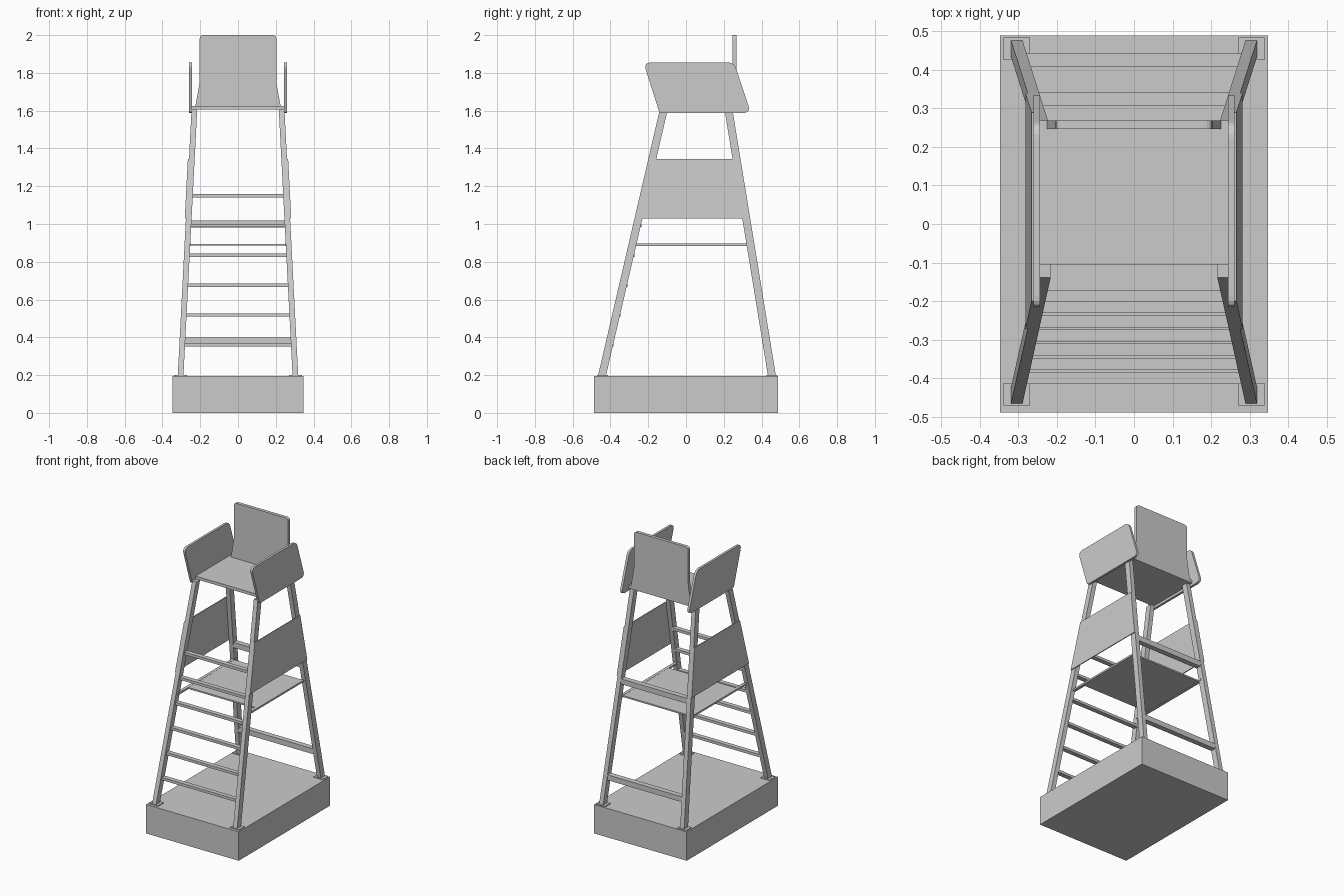
import bpy, bmesh
from mathutils import Vector

cube = bpy.data.objects.get("Cube")
if cube:
    bpy.data.objects.remove(cube, do_unlink=True)

grey = bpy.data.materials.new("plain grey")
grey.use_nodes = True
colour = (0.6, 0.6, 0.6, 1)
grey.diffuse_color = colour
grey.node_tree.nodes["Principled BSDF"].inputs["Base Color"].default_value = colour

BASE_TOP, SEAT_Z = 0.196, 1.605
SIDES = (("right", -1), ("left", 1))


def loft(name, lower, upper):
    """Solid between two matching rings of points."""
    bm = bmesh.new()
    a = [bm.verts.new(p) for p in lower]
    b = [bm.verts.new(p) for p in upper]
    n = len(a)
    bm.faces.new(a)
    bm.faces.new(b)
    for i in range(n):
        j = (i + 1) % n
        bm.faces.new((a[i], a[j], b[j], b[i]))
    bmesh.ops.recalc_face_normals(bm, faces=bm.faces)
    mesh = bpy.data.meshes.new(name)
    bm.to_mesh(mesh)
    bm.free()
    mesh.materials.append(grey)
    obj = bpy.data.objects.new(name, mesh)
    bpy.context.collection.objects.link(obj)
    return obj


def rect(x0, x1, y0, y1, z):
    return [(x0, y0, z), (x1, y0, z), (x1, y1, z), (x0, y1, z)]


def box(name, x0, x1, y0, y1, z0, z1):
    return loft(name, rect(x0, x1, y0, y1, z0), rect(x0, x1, y0, y1, z1))


def rounded(points, radii, steps=5):
    """Round the corners of a 2D outline."""
    out = []
    for i, (p, r) in enumerate(zip(points, radii)):
        p = Vector(p)
        if r == 0:
            out.append(p)
            continue
        a = p + (Vector(points[i - 1]) - p).normalized() * r
        b = p + (Vector(points[(i + 1) % len(points)]) - p).normalized() * r
        for s in range(steps + 1):
            t = s / steps
            out.append(a * (1 - t) ** 2 + p * 2 * t * (1 - t) + b * t * t)
    return out


def along(z, low, high):
    """Position on a leg at height z."""
    return low + (high - low) * (z - BASE_TOP) / (SEAT_Z - BASE_TOP)


def leg_x(z):
    return along(z, 0.304, 0.231)


def front_y(z):
    return along(z, -0.445, -0.118)


def back_y(z):
    return along(z, 0.455, 0.225)


# Base block
box("base", -0.347, 0.347, -0.488, 0.488, 0, BASE_TOP)

# Splayed legs with foot plates
for side, s in SIDES:
    for end, path, foot in (("front", front_y, -0.441), ("back", back_y, 0.454)):
        rings = []
        for z in (BASE_TOP, SEAT_Z):
            x, y = s * leg_x(z), path(z)
            rings.append(rect(x - 0.015, x + 0.015, y - 0.021, y + 0.021, z))
        loft(f"{end}_{side}_leg", *rings)
        x = s * 0.304
        box(f"{end}_{side}_foot_plate", x - 0.034, x + 0.034,
            foot - 0.029, foot + 0.029, BASE_TOP, BASE_TOP + 0.005)

# Ladder rungs
for i in range(6):
    z = 0.36 + i * 0.158
    x, y = leg_x(z) - 0.01, front_y(z) + 0.008
    box(f"rung_{i + 1}", -x, x, y - 0.0155, y + 0.0155, z - 0.009, z + 0.009)

# Back crossbars
for name, z in (("lower", 0.38), ("upper", 1.0)):
    x, y = leg_x(z) - 0.01, back_y(z)
    box(f"{name}_back_crossbar", -x, x, y - 0.018, y + 0.018, z - 0.018, z + 0.018)

# Standing platform on two side rails
box("platform", -0.262, 0.262, -0.174, 0.318, 0.885, 0.895)
for side, s in SIDES:
    x = s * 0.26
    box(f"{side}_platform_rail", x - 0.01, x + 0.01, front_y(0.89), back_y(0.89),
        0.884, 0.896)

# Sloping side panels outside the legs
for side, s in SIDES:
    rings = []
    for offset in (0.015, 0.021):
        ring = []
        for z, ends in ((1.03, (front_y, back_y)), (1.345, (back_y, front_y))):
            for path in ends:
                out = -0.021 if path is front_y else 0.021
                ring.append((s * (leg_x(z) + offset), path(z) + out, z))
        rings.append(ring)
    loft(f"{side}_side_panel", *rings)

# Seat
box("seat", -0.244, 0.244, -0.105, 0.268, SEAT_Z, 1.625)

# Armrest boards
arm = rounded([(-0.14, 1.588), (0.343, 1.588), (0.255, 1.855), (-0.225, 1.855)],
              [0.012, 0.04, 0.035, 0.04])
for side, s in SIDES:
    loft(f"{side}_armrest", *[[(s * x, p.x, p.y) for p in arm] for x in (0.244, 0.26)])

# Backrest, flared at the foot
back = rounded([(-0.228, 1.61), (0.228, 1.61), (0.203, 1.75),
                (0.203, 2.0), (-0.203, 2.0), (-0.203, 1.75)],
               [0, 0, 0.03, 0.022, 0.022, 0.03])
loft("backrest", *[[(p.x, y, p.y) for p in back] for y in (0.246, 0.268)])
